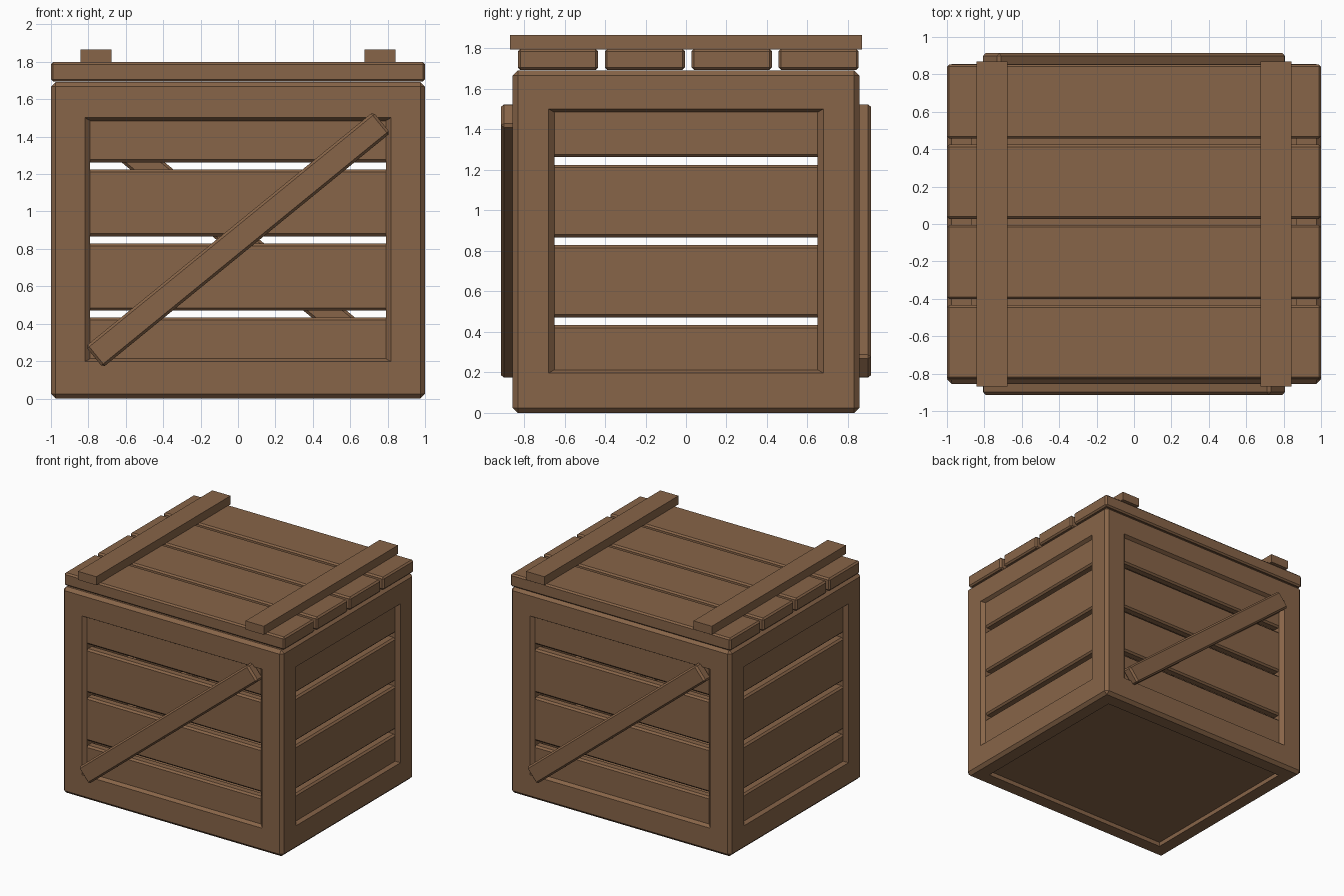
import bpy, bmesh, math
from mathutils import Matrix, Vector

if "Cube" in bpy.data.objects:
    bpy.data.objects.remove(bpy.data.objects["Cube"])

wood = bpy.data.materials.new("brown wood")
wood.diffuse_color = (0.245, 0.129, 0.065, 1)
wood.use_nodes = True
wood.node_tree.nodes["Principled BSDF"].inputs["Base Color"].default_value = wood.diffuse_color


def finish(bm, name):
    bmesh.ops.recalc_face_normals(bm, faces=bm.faces[:])
    me = bpy.data.meshes.new(name)
    bm.to_mesh(me)
    bm.free()
    ob = bpy.data.objects.new(name, me)
    bpy.context.collection.objects.link(ob)
    me.materials.append(wood)
    return ob


def box(name, lo, hi, bevel=0.0, turn=0.0):
    """Chamfered board from corner lo to corner hi, turned about y."""
    lo, hi = Vector(lo), Vector(hi)
    bm = bmesh.new()
    bmesh.ops.create_cube(bm, size=1)
    bmesh.ops.scale(bm, vec=hi - lo, verts=bm.verts[:])
    if bevel:
        bmesh.ops.bevel(bm, geom=bm.edges[:], offset=bevel, segments=1,
                        affect='EDGES', profile=0.5)
    mat = Matrix.Translation((lo + hi) / 2) @ Matrix.Rotation(turn, 4, 'Y')
    bmesh.ops.transform(bm, matrix=mat, verts=bm.verts[:])
    return finish(bm, name)


def window_cutter(name, half_w, half_d, along_x):
    """Prism through the crate whose two ends flare to chamfer the opening."""
    c, f = 0.028, 0.03
    rings = []
    bm = bmesh.new()
    for d, g in ((-half_d - f, 2), (-half_d + c, 0), (half_d - c, 0), (half_d + f, 2)):
        w = half_w + g * f
        z0, z1 = 0.213 - g * 0.017, 1.485 + g * 0.017
        pts = [(-w, z0), (w, z0), (w, z1), (-w, z1)]
        rings.append([bm.verts.new((d, p, z) if along_x else (p, d, z)) for p, z in pts])
    for a, b in zip(rings, rings[1:]):
        for i in range(4):
            j = (i + 1) % 4
            bm.faces.new((a[i], a[j], b[j], b[i]))
    bm.faces.new(rings[0])
    bm.faces.new(rings[-1])
    return finish(bm, name)


# Outer frame: chamfered block hollowed out, with a window on each side
frame = box("frame", (-1, -0.856, 0), (1, 0.856, 1.692), 0.025)
cutters = [
    box("cavity_cutter", (-0.87, -0.726, -0.5), (0.87, 0.726, 2.5)),
    window_cutter("front_cutter", 0.79, 0.856, False),
    window_cutter("side_cutter", 0.65, 1.0, True),
]
bpy.context.view_layer.objects.active = frame
for c in cutters:
    m = frame.modifiers.new("cut", 'BOOLEAN')
    m.operation = 'DIFFERENCE'
    m.solver = 'EXACT'
    m.object = c
    bpy.ops.object.modifier_apply(modifier=m.name)
    bpy.data.objects.remove(c)

# Floor panel, slightly recessed
box("floor", (-0.88, -0.736, 0.035), (0.88, 0.736, 0.085))

# Wall slats, four on every side
for i in range(4):
    z0 = 0.075 + i * 0.396
    z1 = z0 + 0.358
    for s, side in ((-1, "front"), (1, "back")):
        y = s * 0.79
        box(f"{side}_slat_{i}", (-0.88, y - 0.038, z0), (0.88, y + 0.038, z1), 0.014)
    for s, side in ((-1, "left"), (1, "right")):
        x = s * 0.934
        box(f"{side}_slat_{i}", (x - 0.038, -0.74, z0), (x + 0.038, 0.74, z1), 0.014)

# Diagonal braces on the front and back, mirrored in direction
for s, side in ((-1, "front"), (1, "back")):
    y = s * 0.871
    box(f"{side}_brace", (-0.992, y - 0.042, 0.776), (0.992, y + 0.042, 0.922),
        0.014, s * math.radians(39.2))

# Lid planks
for i in range(4):
    y = -0.632 + i * 0.429
    box(f"lid_plank_{i}", (-1, y - 0.198, 1.694), (1, y + 0.198, 1.798), 0.012)

# Lid battens
for s, side in ((-1, "left"), (1, "right")):
    x = s * 0.76
    box(f"{side}_batten", (x - 0.083, -0.87, 1.796), (x + 0.083, 0.87, 1.866))
